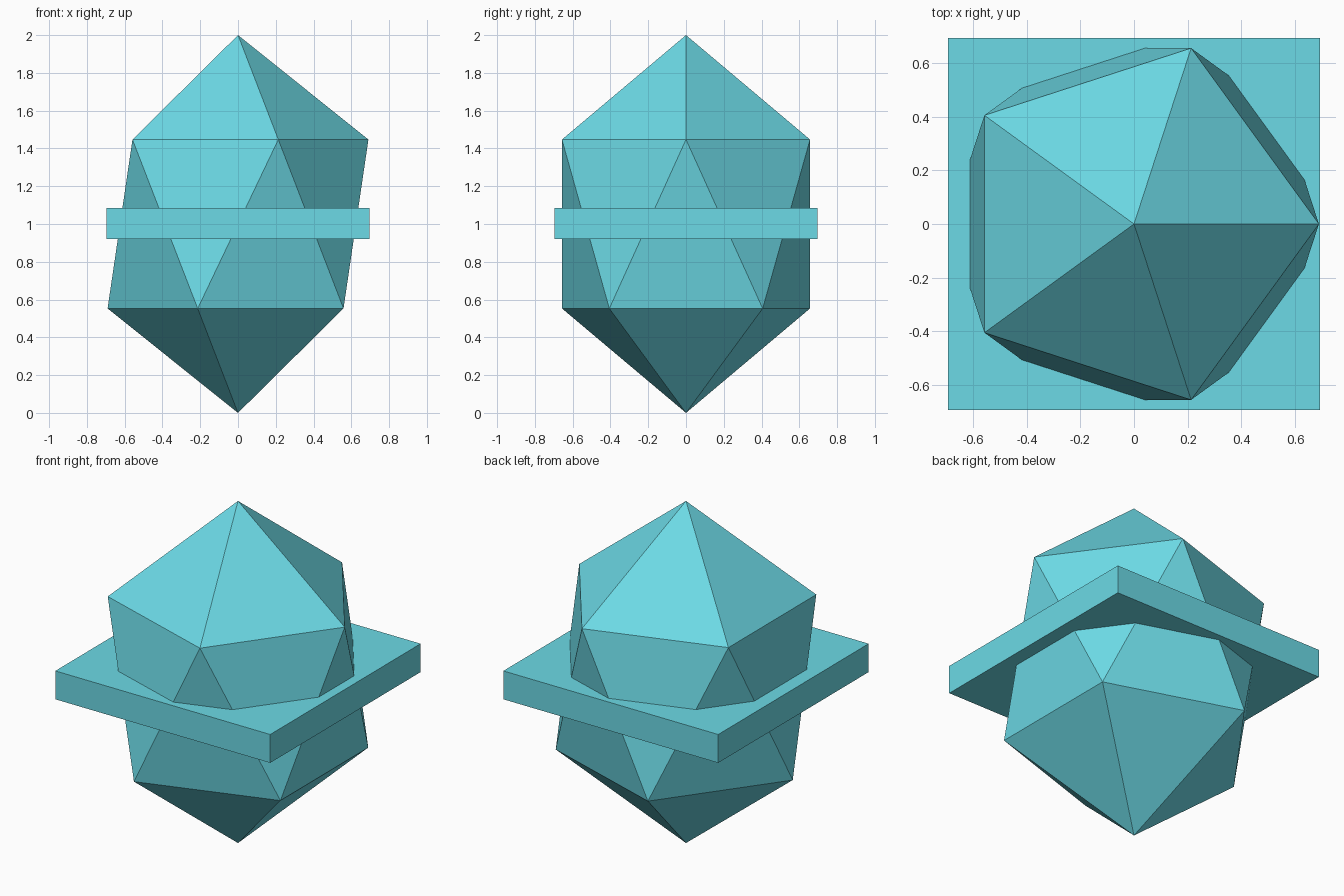
import bpy

if "Cube" in bpy.data.objects:
    bpy.data.objects.remove(bpy.data.objects["Cube"])

mat = bpy.data.materials.new("cyan")
mat.diffuse_color = (0.15, 0.70, 0.79, 1)
mat.use_nodes = True
mat.node_tree.nodes["Principled BSDF"].inputs["Base Color"].default_value = mat.diffuse_color


def finish(name, scale):
    obj = bpy.context.object
    obj.name = name
    obj.scale = scale
    bpy.ops.object.transform_apply(location=False, rotation=False, scale=True)
    obj.data.materials.append(mat)


# Twenty-sided gem, narrowed sideways, standing on its lower point
bpy.ops.mesh.primitive_ico_sphere_add(subdivisions=1, radius=1, location=(0, 0, 1))
finish("gem", (0.772, 0.772, 1))

# Square plate around the waist
bpy.ops.mesh.primitive_cube_add(size=1, location=(0, 0, 1.003))
finish("waist_plate", (1.39, 1.39, 0.166))
